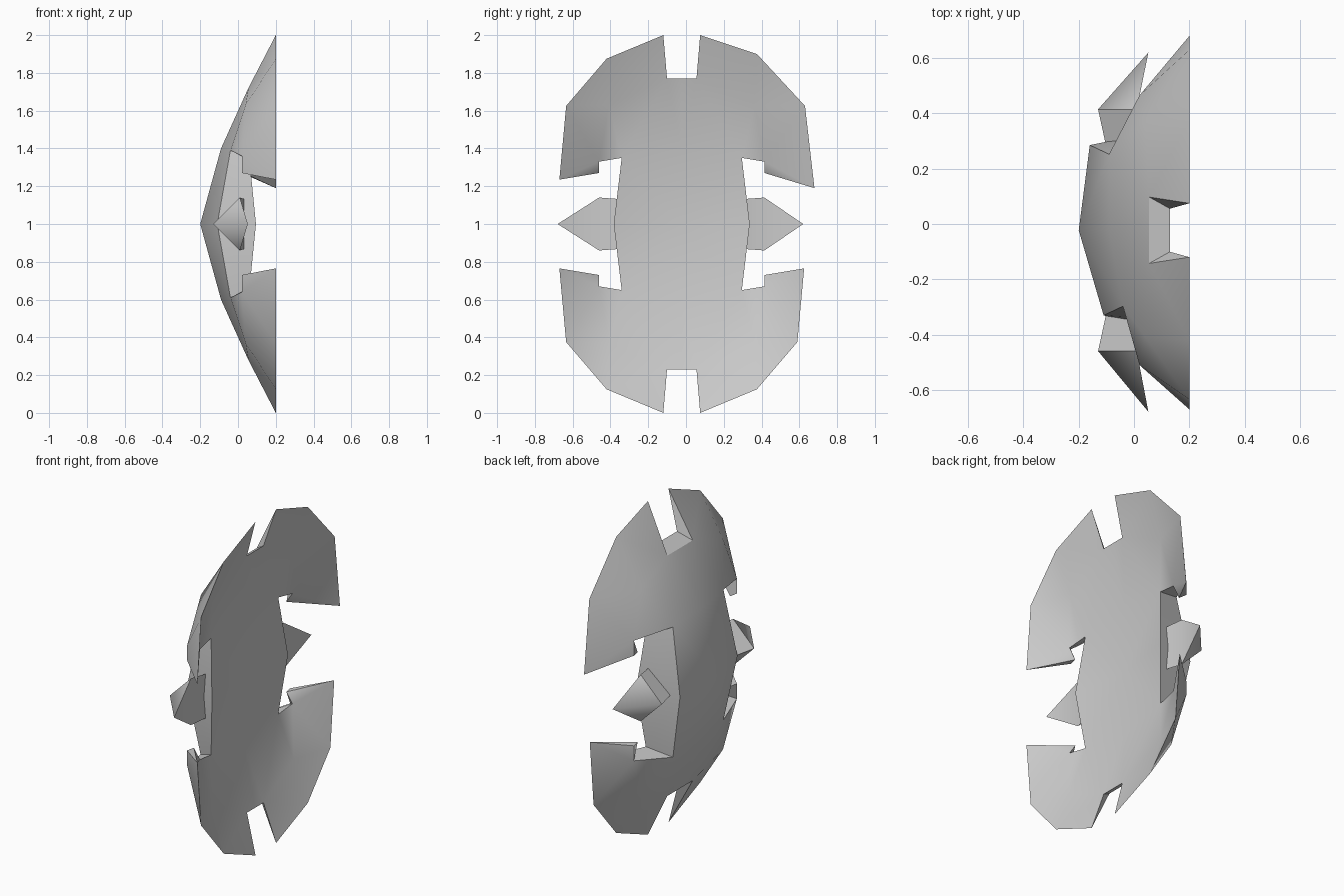
import bpy, bmesh, math

cube = bpy.data.objects.get("Cube")
if cube:
    bpy.data.objects.remove(cube, do_unlink=True)

MID_Y = -0.0225

grey = bpy.data.materials.new("light_grey")
grey.use_nodes = True
colour = (0.6, 0.6, 0.6, 1)
grey.diffuse_color = colour
grey.node_tree.nodes["Principled BSDF"].inputs["Base Color"].default_value = colour

# One quarter of the shield: (across, up, depth) measured from its middle
RIM = {"tip": (0.648, 0.235, 0.2), "corner": (0.612, 0.625, 0.2),
       "shoulder": (0.398, 0.875, 0.2), "crown": (0.0975, 1, 0.2)}
INNER = {"centre": (0, 0, 0.04), "mid": (0, 0.4, 0.05), "slot_mid": (0, 0.77, 0.13),
         "slot": (0.078, 0.77, 0.13), "waist": (0.36, 0, 0.095),
         "notch": (0.318, 0.35, 0.06), "step": (0.438, 0.33, 0.07),
         "hook": (0.438, 0.27, 0.03), "ridge": (0.385, 0.63, 0.115)}
OUTER = {"centre": (0, 0, -0.2), "mid": (0, 0.4, -0.09), "slot_mid": (0, 0.72, 0.055),
         "slot": (0.12, 0.72, 0.055), "waist": (0.308, 0, -0.11),
         "notch": (0.275, 0.39, -0.04), "step": (0.488, 0.36, 0.02),
         "hook": (0.488, 0.27, 0.02), "ridge": (0.385, 0.63, 0.04)}
# The upper left rim reaches a little further out
LONG_RIM = {"tip": (0.7025, 0.19, 0.2), "corner": (0.6525, 0.625, 0.2),
            "shoulder": (0.398, 0.9, 0.2)}
PANELS = ["centre waist notch", "centre notch mid", "mid notch slot", "mid slot slot_mid",
          "notch ridge slot", "notch step ridge", "slot crown shoulder",
          "slot shoulder ridge", "ridge shoulder corner", "ridge corner step",
          "step corner tip", "step tip hook"]
WALLS = ["waist notch", "notch step", "step hook", "hook tip", "slot crown", "slot_mid slot"]


def finish(bm, name, soft_edges=()):
    """Shade smooth, keeping steep edges sharp unless listed as soft."""
    bmesh.ops.recalc_face_normals(bm, faces=bm.faces)
    for face in bm.faces:
        face.smooth = True
    for edge in bm.edges:
        edge.smooth = edge in soft_edges or edge.calc_face_angle(0) < math.radians(31)
    mesh = bpy.data.meshes.new(name)
    bm.to_mesh(mesh)
    bm.free()
    mesh.materials.append(grey)
    bpy.context.collection.objects.link(bpy.data.objects.new(name, mesh))


# Domed shield with notched sides and slots at top and bottom
bm = bmesh.new()
cache = {}


def point(layer, name, sy, sz):
    if name in RIM:
        layer = "rim"
        u, w, x = LONG_RIM.get(name, RIM[name]) if sy > 0 and sz > 0 else RIM[name]
    else:
        u, w, x = (OUTER if layer == "outer" else INNER)[name]
        if layer == "outer" and sy > 0 and name in ("waist", "notch"):
            x -= 0.05
    key = (layer, name, sy if u else 0, sz if w else 0)
    if key not in cache:
        cache[key] = bm.verts.new((x, MID_Y + sy * u, 1 + sz * w))
    return cache[key]


for sy in (-1, 1):
    for sz in (-1, 1):
        for panel in PANELS:
            for layer in ("outer", "inner"):
                bm.faces.new([point(layer, n, sy, sz) for n in panel.split()])
        for wall in WALLS:
            a, b = wall.split()
            ring = [point("outer", a, sy, sz), point("outer", b, sy, sz),
                    point("inner", b, sy, sz), point("inner", a, sy, sz)]
            bm.faces.new(list(dict.fromkeys(ring)))
finish(bm, "shield")

# Side spikes: triangular stem flaring to a wide base, then a point
for name, sy, reach in (("right_spike", -1, 0.657), ("left_spike", 1, 0.643)):
    bm = bmesh.new()

    def section(u, front, back, half):
        y = MID_Y + sy * u
        return [bm.verts.new(p) for p in
                ((front, y, 1), (back, y, 1 + half), (back, y, 1 - half))]

    root = section(0.3, -0.1, 0.04, 0.13)
    base = section(0.4375, -0.13, 0.01, 0.14)
    spike_tip = bm.verts.new((0.052, MID_Y + sy * reach, 1))
    bm.faces.new(root)
    for i in range(3):
        j = (i + 1) % 3
        bm.faces.new((root[i], root[j], base[j], base[i]))
        bm.faces.new((base[i], base[j], spike_tip))
    finish(bm, name, [bm.edges.get((base[0], spike_tip))])
